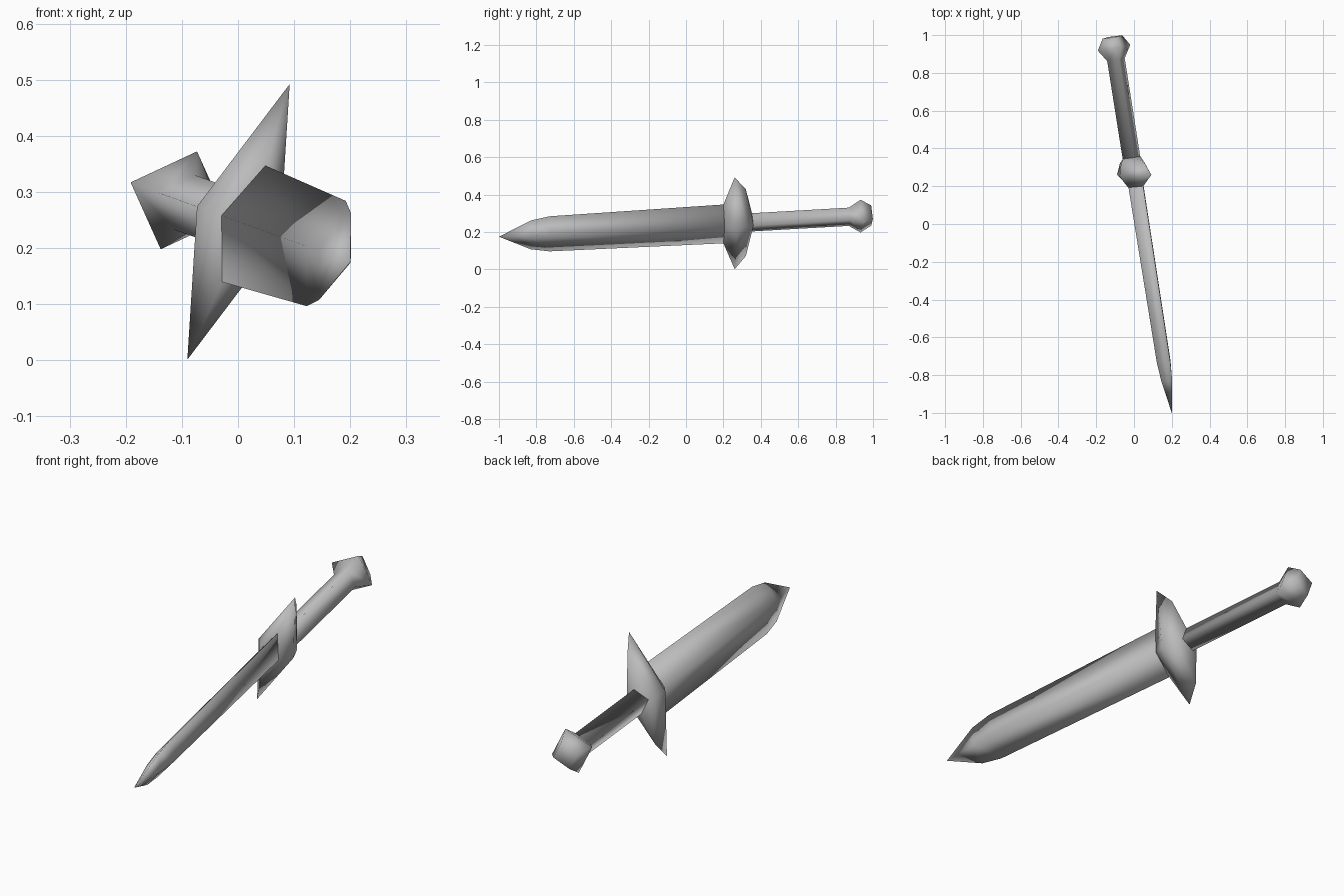
import bpy
import bmesh
from mathutils import Vector

cube = bpy.data.objects.get("Cube")
if cube:
    bpy.data.objects.remove(cube)

# One plain grey
grey = bpy.data.materials.new("plain_grey")
grey.use_nodes = True
colour = (0.5, 0.5, 0.5, 1)
grey.diffuse_color = colour
grey.node_tree.nodes["Principled BSDF"].inputs["Base Color"].default_value = colour

# Tilted frame: long axis, width direction and thickness direction
TIP = Vector((0.2, -1, 0.175))
STEP = Vector((-0.158, 1, 0.057))
WIDE = Vector((0.348, 0, 0.937)).normalized()
THICK = STEP.cross(WIDE).normalized()


def loft(name, rings):
    """Skin diamond sections given as (y, half width, half thickness)."""
    bm = bmesh.new()
    loops = []
    for y, w, t in rings:
        centre = TIP + STEP * (y + 1)
        offsets = (WIDE * w, THICK * t, -WIDE * w, -THICK * t)
        loops.append([bm.verts.new(centre + o) for o in offsets])
    for a, b in zip(loops, loops[1:]):
        for i in range(4):
            j = (i + 1) % 4
            bm.faces.new((a[i], a[j], b[j], b[i]))
    bm.faces.new(loops[0])
    bm.faces.new(loops[-1])
    bmesh.ops.remove_doubles(bm, verts=bm.verts, dist=0.0005)
    bmesh.ops.recalc_face_normals(bm, faces=bm.faces)
    for face in bm.faces:
        face.smooth = True
    mesh = bpy.data.meshes.new(name)
    bm.to_mesh(mesh)
    bm.free()
    mesh.materials.append(grey)
    obj = bpy.data.objects.new(name, mesh)
    bpy.context.collection.objects.link(obj)
    return obj


# Blade: point, shoulder, long taper into the guard
loft("blade", [(-1, 0, 0), (-0.83, 0.082, 0.03), (-0.73, 0.1, 0.039),
               (0.23, 0.111, 0.043)])

# Crossguard: wide diamond, rounded off towards the grip
loft("crossguard", [(0.2, 0.11, 0.045), (0.26, 0.262, 0.08),
                    (0.32, 0.19, 0.066), (0.352, 0.055, 0.05)])

# Grip with faceted pommel
loft("grip_and_pommel", [(0.33, 0.052, 0.05), (0.87, 0.052, 0.05),
                         (0.933, 0.093, 0.093), (0.99, 0.058, 0.056)])
